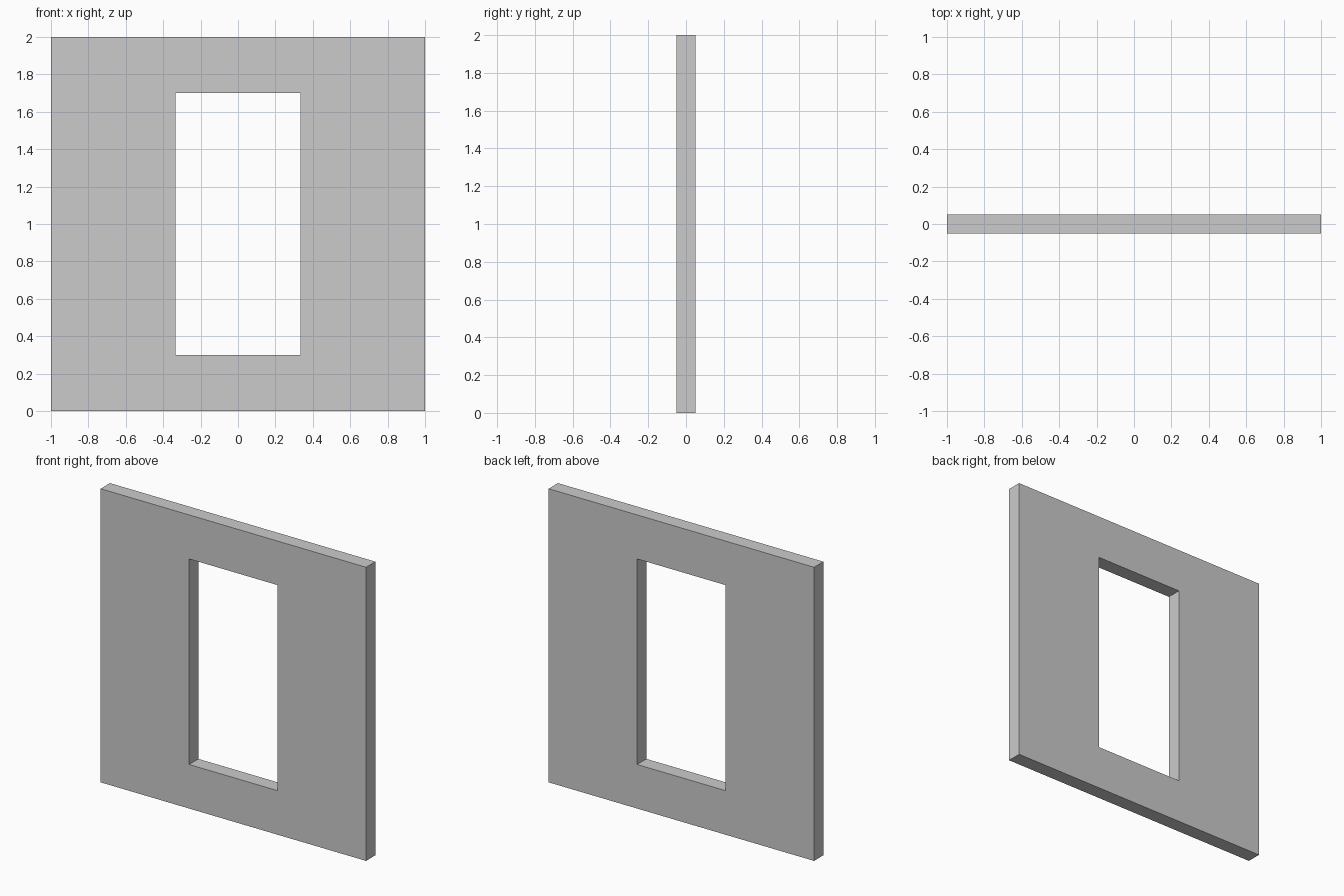
import bpy, bmesh
from mathutils import Vector

if "Cube" in bpy.data.objects:
    bpy.data.objects.remove(bpy.data.objects["Cube"])

HALF_W, HEIGHT, THICK = 1.0, 2.0, 0.10
HOLE_HALF_W, HOLE_Z0, HOLE_Z1 = 0.333, 0.30, 1.70


def rect(bm, half_w, z0, z1, y):
    """Four corners of an upright rectangle, counter-clockwise from the front."""
    return [bm.verts.new((x, y, z)) for x, z in
            ((-half_w, z0), (half_w, z0), (half_w, z1), (-half_w, z1))]


# Wall panel: front ring of quads around the opening, extruded to the back
bm = bmesh.new()
outer = rect(bm, HALF_W, 0, HEIGHT, -THICK / 2)
inner = rect(bm, HOLE_HALF_W, HOLE_Z0, HOLE_Z1, -THICK / 2)
ring = []
for i in range(4):
    j = (i + 1) % 4
    ring.append(bm.faces.new((outer[i], outer[j], inner[j], inner[i])))
ext = bmesh.ops.extrude_face_region(bm, geom=ring, use_keep_orig=True)
back = [g for g in ext["geom"] if isinstance(g, bmesh.types.BMVert)]
bmesh.ops.translate(bm, verts=back, vec=Vector((0, THICK, 0)))
bmesh.ops.recalc_face_normals(bm, faces=bm.faces[:])

mesh = bpy.data.meshes.new("wall_with_window_opening")
bm.to_mesh(mesh)
bm.free()
wall = bpy.data.objects.new("wall_with_window_opening", mesh)
bpy.context.collection.objects.link(wall)
